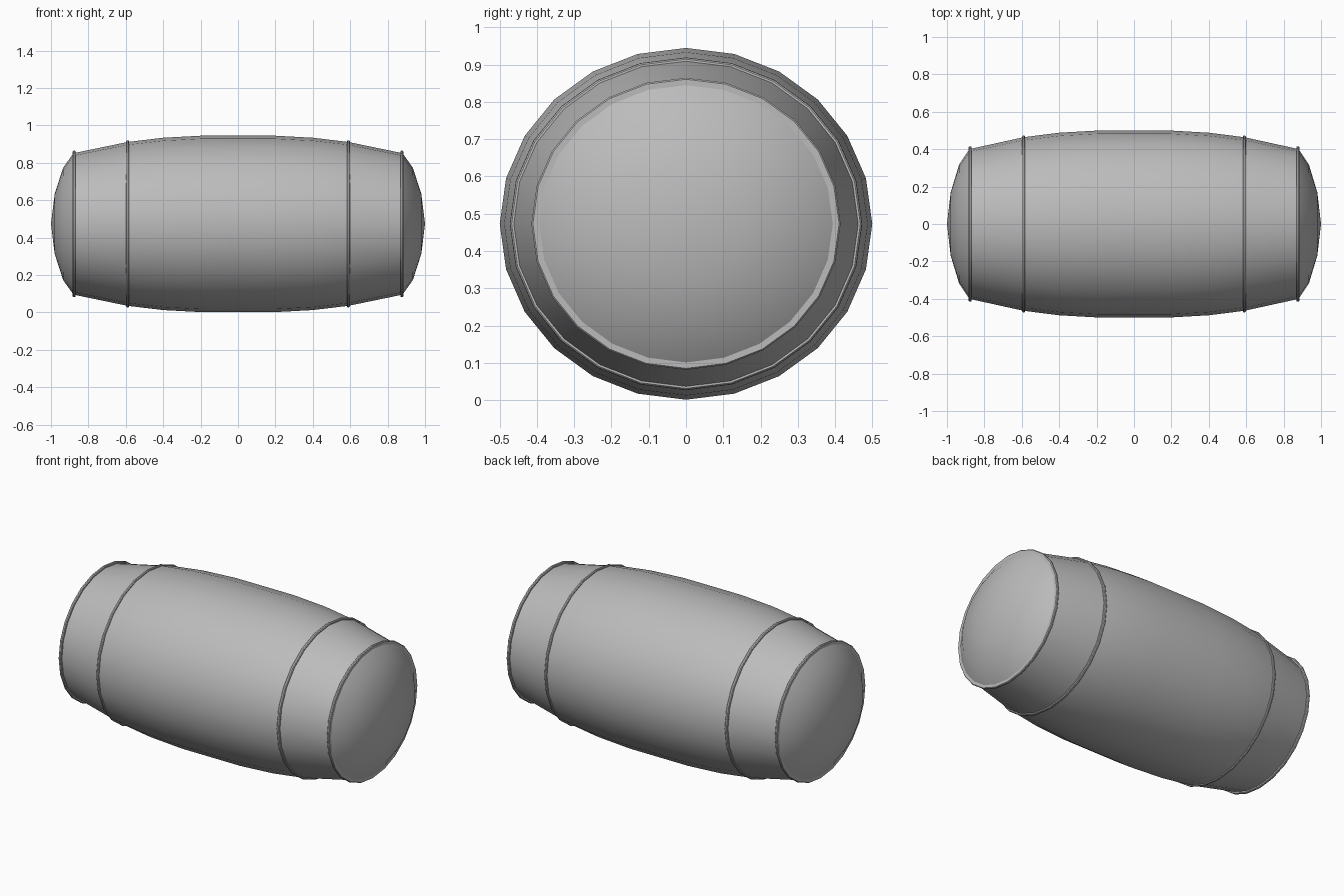
import bpy
import bmesh
import math

cube = bpy.data.objects.get("Cube")
if cube:
    bpy.data.objects.remove(cube, do_unlink=True)

SIDES = 24
MID_Z = 0.473
SQUASH = 0.944  # the barrel is slightly flattened in height

grey = bpy.data.materials.new("plain grey")
grey.use_nodes = True
colour = (0.5, 0.5, 0.5, 1)
grey.diffuse_color = colour
grey.node_tree.nodes["Principled BSDF"].inputs["Base Color"].default_value = colour


def lathe(name, profile, closed=False, angle=35):
    """Spin (x, radius) points around the x axis; zero radius makes a pole."""
    bm = bmesh.new()
    rings = []
    for x, r in profile:
        count = 1 if r == 0 else SIDES
        ring = []
        for i in range(count):
            a = math.tau * i / SIDES
            ring.append(bm.verts.new((x, r * math.cos(a), MID_Z + r * SQUASH * math.sin(a))))
        rings.append(ring)
    pairs = list(zip(rings, rings[1:]))
    if closed:
        pairs.append((rings[-1], rings[0]))
    for a, b in pairs:
        for i in range(SIDES):
            j = (i + 1) % SIDES
            corners = [a[i % len(a)], a[j % len(a)], b[j % len(b)], b[i % len(b)]]
            bm.faces.new(list(dict.fromkeys(corners)))
    bmesh.ops.recalc_face_normals(bm, faces=bm.faces)
    mesh = bpy.data.meshes.new(name)
    bm.to_mesh(mesh)
    bm.free()
    mesh.materials.append(grey)
    obj = bpy.data.objects.new(name, mesh)
    bpy.context.collection.objects.link(obj)
    bpy.ops.object.select_all(action="DESELECT")
    obj.select_set(True)
    bpy.context.view_layer.objects.active = obj
    bpy.ops.object.shade_smooth_by_angle(angle=math.radians(angle))


# Bulging body
half = [(0.19, 0.5), (0.4, 0.488), (0.59, 0.464), (0.873, 0.402)]
lathe("barrel_body", [(-x, r) for x, r in reversed(half)] + half)

for side, s in (("left", 1), ("right", -1)):
    # Domed end
    dome = [(0.88, 0.4), (0.935, 0.318), (0.98, 0.17), (1.0, 0)]
    lathe(side + "_end_dome", [(s * x, r) for x, r in dome], angle=60)
    # Thin raised hoops at the rim and partway along the body
    rim = [(0.868, 0.395), (0.868, 0.411), (0.872, 0.415), (0.88, 0.415), (0.884, 0.411), (0.884, 0.39)]
    lathe(side + "_rim_hoop", [(s * x, r) for x, r in rim], closed=True)
    hoop = [(0.582, 0.455), (0.582, 0.47), (0.586, 0.473), (0.594, 0.472), (0.598, 0.468), (0.598, 0.455)]
    lathe(side + "_body_hoop", [(s * x, r) for x, r in hoop], closed=True)
